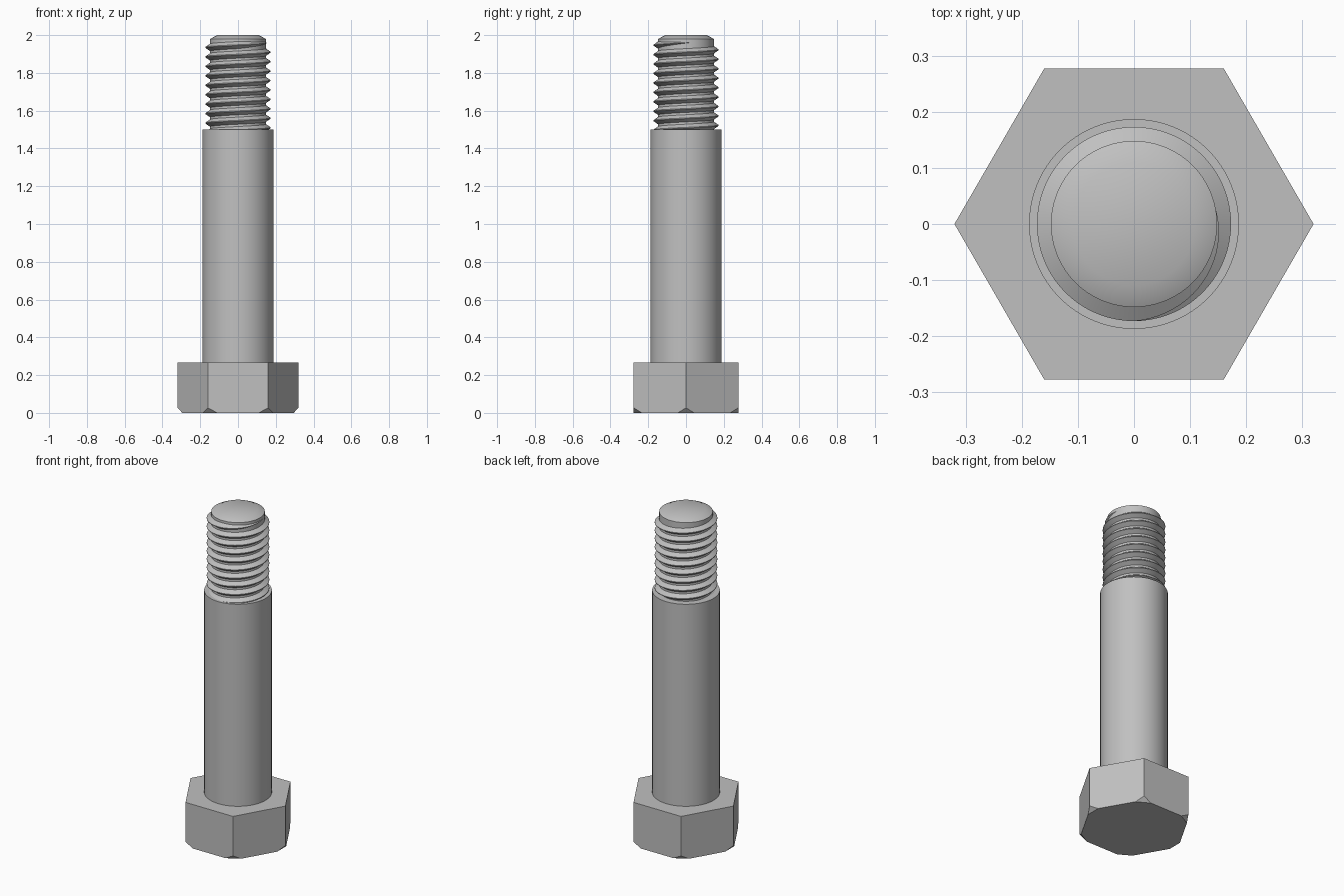
import bpy, bmesh
from math import cos, sin, pi, radians, floor

default = bpy.data.objects.get("Cube")
if default:
    bpy.data.objects.remove(default, do_unlink=True)

steel = bpy.data.materials.new("steel_grey")
steel.use_nodes = True
GREY = (0.53, 0.53, 0.53, 1)
steel.diffuse_color = GREY
steel.node_tree.nodes["Principled BSDF"].inputs["Base Color"].default_value = GREY

SEGMENTS = 96


def polar(radius, angle, z):
    return (radius * cos(angle), radius * sin(angle), z)


def finish(name, bm, smooth_angle=None):
    """Turn a bmesh into a named steel object."""
    bmesh.ops.recalc_face_normals(bm, faces=bm.faces)
    mesh = bpy.data.meshes.new(name)
    bm.to_mesh(mesh)
    bm.free()
    mesh.materials.append(steel)
    obj = bpy.data.objects.new(name, mesh)
    bpy.context.collection.objects.link(obj)
    if smooth_angle:
        bpy.ops.object.select_all(action='DESELECT')
        obj.select_set(True)
        bpy.context.view_layer.objects.active = obj
        bpy.ops.object.shade_smooth_by_angle(angle=radians(smooth_angle))
    return obj


def bridge(bm, a, b):
    """Join two closed loops of vertices with quads."""
    for i in range(len(a)):
        j = (i + 1) % len(a)
        bm.faces.new((a[i], a[j], b[j], b[i]))


def lathe(name, profile):
    """Revolve a (radius, z) profile and cap both ends."""
    bm = bmesh.new()
    rings = [[bm.verts.new(polar(r, 2 * pi * i / SEGMENTS, z))
              for i in range(SEGMENTS)] for r, z in profile]
    for low, high in zip(rings, rings[1:]):
        bridge(bm, low, high)
    bm.faces.new(rings[0])
    bm.faces.new(rings[-1])
    return finish(name, bm, 30)


# Hexagonal head, each bottom corner cut off by a small triangle
HEAD_R, HEAD_TOP, CUT, CUT_HEIGHT = 0.32, 0.268, 0.05, 0.027
bm = bmesh.new()
for k in range(6):
    a = k * pi / 3
    x, y, _ = polar(HEAD_R, a, 0)
    bm.verts.new((x, y, HEAD_TOP))
    bm.verts.new((x, y, CUT_HEIGHT))
    for side in (-1, 1):
        dx, dy, _ = polar(CUT, a + side * 2 * pi / 3, 0)
        bm.verts.new((x + dx, y + dy, 0))
bmesh.ops.convex_hull(bm, input=bm.verts)
bmesh.ops.dissolve_limit(bm, angle_limit=radians(1), verts=bm.verts, edges=bm.edges)
finish("hex_head", bm)

# Plain shank and threaded core with a chamfered tip
lathe("shank", [(0.187, 0.25), (0.187, 1.5)])
ROOT, CREST = 0.148, 0.173
lathe("thread_core", [(ROOT, 1.48), (ROOT, 1.98), (0.109, 2.0)])

# Right-handed helical ridge that fades out below the tip
PITCH, END_Z, START_Z = 0.05, 1.961, 1.46
STEPS = 72
RUNOUT = radians(100)
END_ANGLE = radians(10)
count = floor((END_Z - START_Z) / PITCH * STEPS)
bm = bmesh.new()
sections = []
for i in range(count + 1):
    back = (count - i) * 2 * pi / STEPS
    fade = min(1, back / RUNOUT + 0.01)
    angle = END_ANGLE - back
    z = END_Z - PITCH * back / (2 * pi)
    crest = ROOT + (CREST - ROOT) * fade
    half = 0.019 * fade
    tip = 0.002 * fade
    shape = [(ROOT - 0.003, -half), (ROOT, -half), (crest, -tip),
             (crest, tip), (ROOT, half), (ROOT - 0.003, half)]
    sections.append([bm.verts.new(polar(r, angle, z + dz)) for r, dz in shape])
for low, high in zip(sections, sections[1:]):
    bridge(bm, low, high)
bm.faces.new(sections[0])
bm.faces.new(sections[-1])
finish("thread_ridge", bm, 30)
